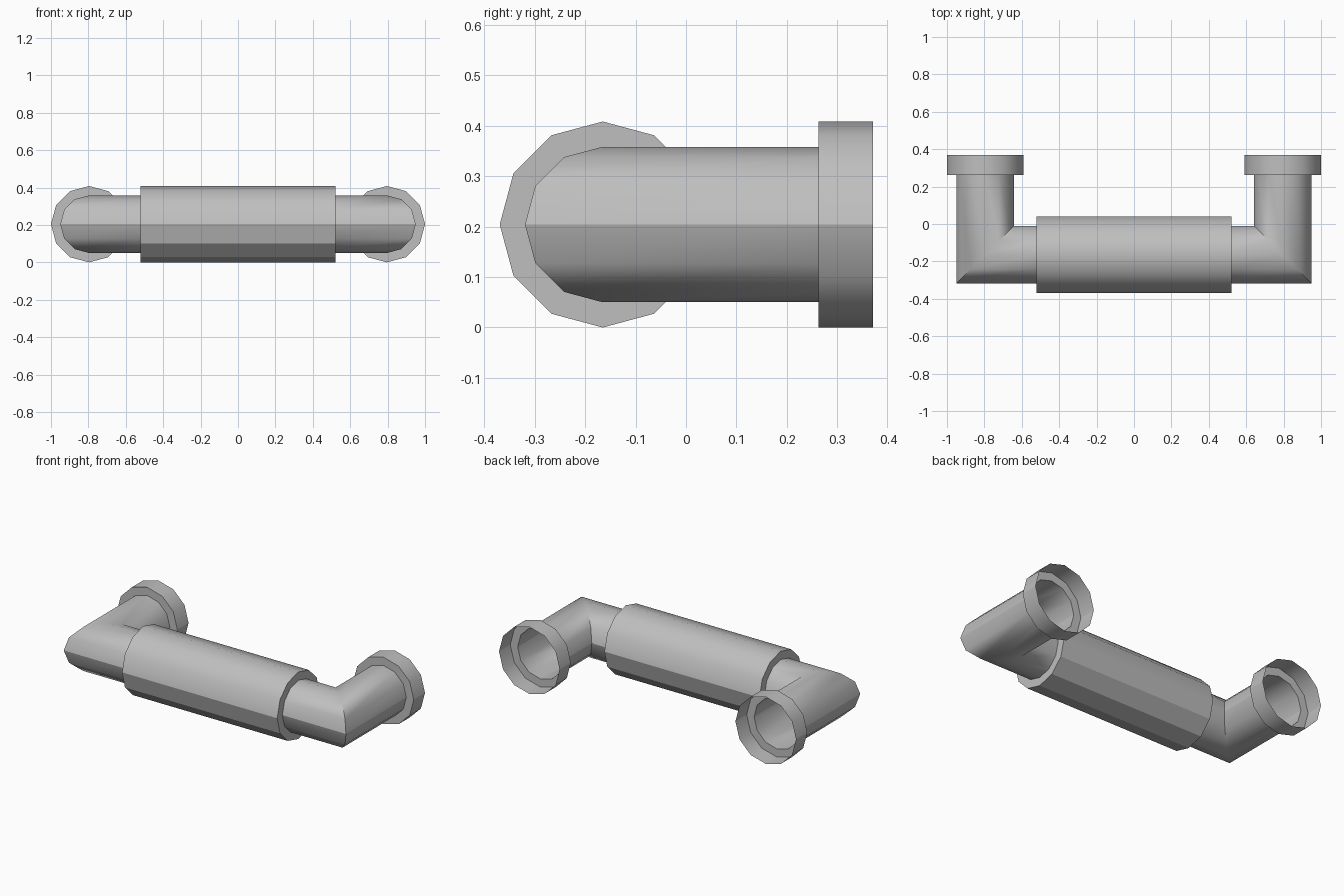
import bpy
import bmesh
import math

cube = bpy.data.objects.get("Cube")
if cube:
    bpy.data.objects.remove(cube, do_unlink=True)

SIDES = 12
ZC = 0.204          # height of all pipe axes
BAR_Y = -0.165      # axis of the horizontal bar
LEG_X = 0.796       # axis of each leg
R_PIPE, R_WIDE = 0.154, 0.204
GRIP_X = 0.522      # half length of the grip
COLLAR_Y0, COLLAR_Y1 = 0.262, 0.37

# One plain grey for everything
grey = bpy.data.materials.new("grey metal")
GREY = (0.52, 0.52, 0.52, 1.0)
grey.diffuse_color = GREY
grey.use_nodes = True
for node in grey.node_tree.nodes:
    if node.type == 'BSDF_PRINCIPLED':
        node.inputs["Base Color"].default_value = GREY


def ring(point):
    """Twelve points; point(u, w) places one, u outward and w upward."""
    angles = [2 * math.pi * i / SIDES for i in range(SIDES)]
    return [point(math.cos(a), math.sin(a)) for a in angles]


def bar_ring(x, r):
    return ring(lambda u, w: (x, BAR_Y - r * u, ZC + r * w))


def leg_ring(y, r):
    return ring(lambda u, w: (LEG_X + r * u, y, ZC + r * w))


def mitre_ring(r):
    return ring(lambda u, w: (LEG_X + r * u, BAR_Y - r * u, ZC + r * w))


def loft(name, rings, side=1, facet_below=False):
    """Skin a chain of rings; side=-1 mirrors it to the other side."""
    bm = bmesh.new()
    loops = [[bm.verts.new((side * x, y, z)) for x, y, z in r] for r in rings]
    for a, b in zip(loops, loops[1:]):
        for i in range(SIDES):
            j = (i + 1) % SIDES
            quad = [a[i], b[i], b[j], a[j]]
            bm.faces.new(quad if side > 0 else quad[::-1])
    bm.normal_update()
    for f in bm.faces:
        f.smooth = True
    # Crease steep edges, the mid-height seam and, if asked, the underside
    for e in bm.edges:
        z0, z1 = (v.co.z for v in e.verts)
        along = abs(z0 - z1) < 1e-4
        seam = along and abs(z0 - ZC) < 1e-4
        under = facet_below and along and z0 < ZC
        steep = len(e.link_faces) == 2 and e.calc_face_angle() > math.radians(35)
        e.smooth = not (seam or under or steep)
    mesh = bpy.data.meshes.new(name)
    bm.to_mesh(mesh)
    bm.free()
    mesh.materials.append(grey)
    obj = bpy.data.objects.new(name, mesh)
    bpy.context.collection.objects.link(obj)
    return obj


# Thick grip with ring-shaped end faces
loft("grip", [bar_ring(-GRIP_X, R_PIPE), bar_ring(-GRIP_X, R_WIDE),
              bar_ring(GRIP_X, R_WIDE), bar_ring(GRIP_X, R_PIPE)],
     facet_below=True)

for label, side in (("left", 1), ("right", -1)):
    # Mitred elbow pipe from the grip to the collar
    loft(label + "_elbow_pipe",
         [bar_ring(GRIP_X, R_PIPE), mitre_ring(R_PIPE),
          leg_ring(COLLAR_Y0, R_PIPE)], side)
    # Wide collar, open at the back
    loft(label + "_collar",
         [leg_ring(COLLAR_Y0, R_PIPE), leg_ring(COLLAR_Y0, R_WIDE),
          leg_ring(COLLAR_Y1, R_WIDE)], side)
